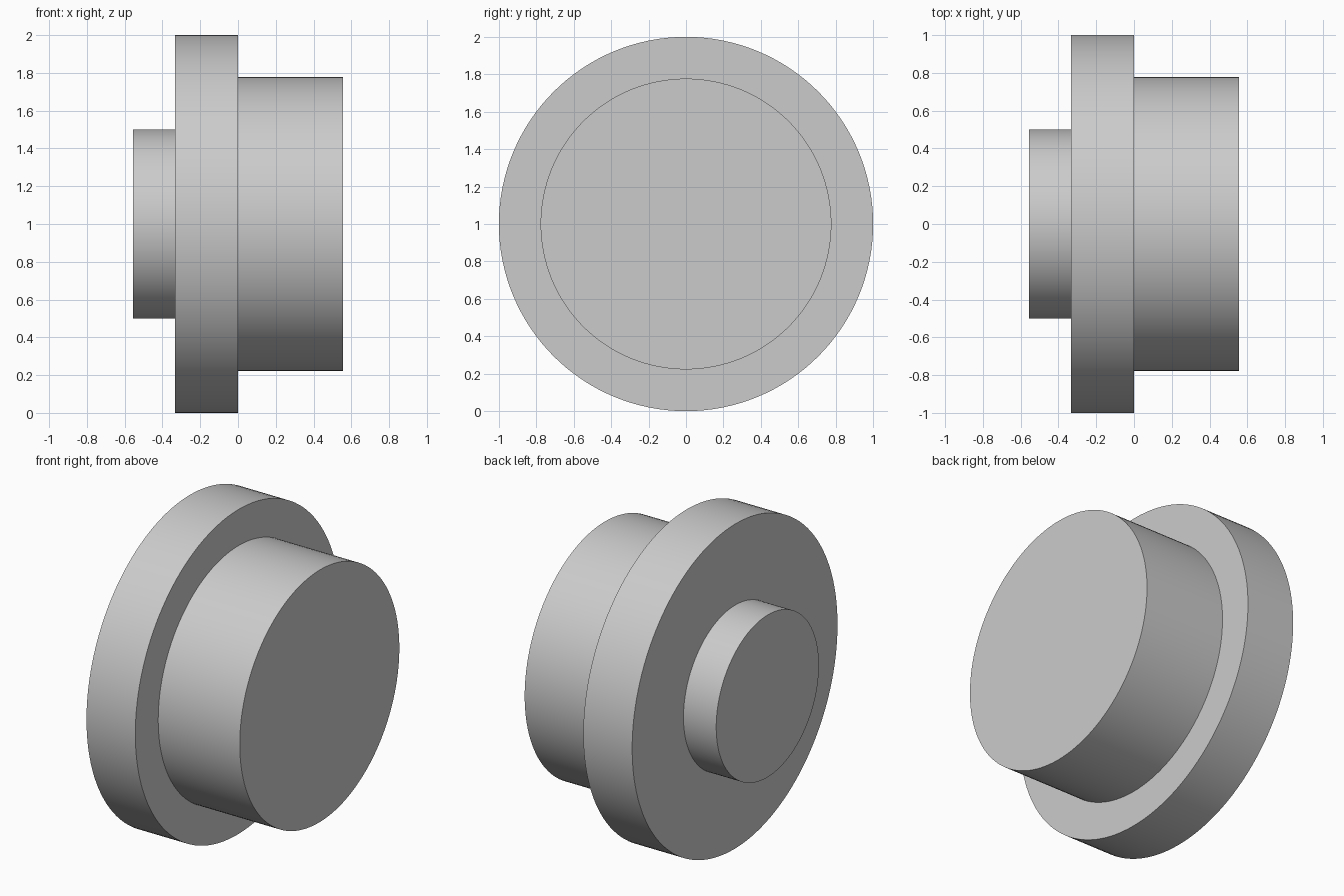
import bpy, bmesh
from math import radians, tau

if "Cube" in bpy.data.objects:
    bpy.data.objects.remove(bpy.data.objects["Cube"])

SEGMENTS = 128
# Stepped half-profile as (x, radius): small boss, flange, large boss
PROFILE = [(-0.556, 0), (-0.556, 0.5), (-0.333, 0.5), (-0.333, 1.0),
           (0, 1.0), (0, 0.777), (0.556, 0.777), (0.556, 0)]

# Revolve the profile around the x axis into one closed solid
bm = bmesh.new()
verts = [bm.verts.new((x, 0, r)) for x, r in PROFILE]
edges = [bm.edges.new(pair) for pair in zip(verts, verts[1:])]
bmesh.ops.spin(bm, geom=verts + edges, cent=(0, 0, 0), axis=(1, 0, 0),
               angle=tau, steps=SEGMENTS)
bmesh.ops.remove_doubles(bm, verts=bm.verts, dist=1e-4)
# Merge the end fans into flat round caps
bmesh.ops.dissolve_verts(bm, verts=[v for v in bm.verts
                                    if abs(v.co.y) + abs(v.co.z) < 1e-4])
bmesh.ops.recalc_face_normals(bm, faces=bm.faces)

mesh = bpy.data.meshes.new("flanged_plug")
bm.to_mesh(mesh)
bm.free()
plug = bpy.data.objects.new("flanged_plug", mesh)
plug.location.z = 1.0
bpy.context.collection.objects.link(plug)

# Round walls smooth, step edges sharp
bpy.context.view_layer.objects.active = plug
plug.select_set(True)
bpy.ops.object.shade_smooth_by_angle(angle=radians(30))
